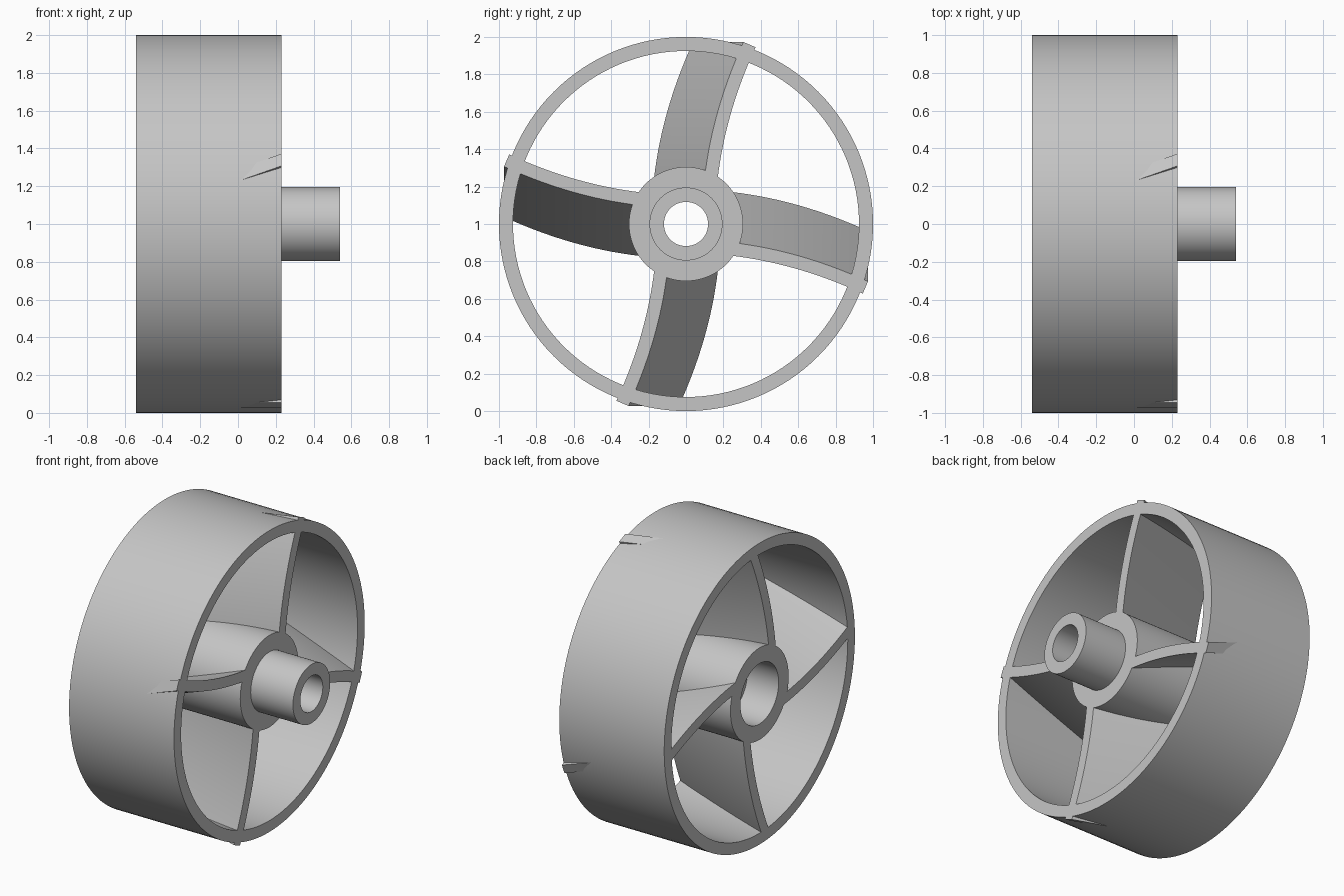
import bpy, bmesh, math
from mathutils import Matrix, Vector

cube = bpy.data.objects.get("Cube")
if cube:
    bpy.data.objects.remove(cube, do_unlink=True)

BACK, FRONT = -0.54, 0.23
AXIS = Matrix.Translation((0, 0, 1))

grey = bpy.data.materials.new("light grey")
grey.use_nodes = True
GREY = (0.56, 0.56, 0.56, 1)
grey.diffuse_color = GREY
grey.node_tree.nodes["Principled BSDF"].inputs["Base Color"].default_value = GREY


def finish(name, bm):
    """Turn a bmesh into a smooth-shaded object with sharp edges kept."""
    bmesh.ops.recalc_face_normals(bm, faces=bm.faces)
    mesh = bpy.data.meshes.new(name)
    bm.to_mesh(mesh)
    bm.free()
    mesh.materials.append(grey)
    obj = bpy.data.objects.new(name, mesh)
    bpy.context.collection.objects.link(obj)
    bpy.ops.object.select_all(action="DESELECT")
    obj.select_set(True)
    bpy.context.view_layer.objects.active = obj
    bpy.ops.object.shade_smooth_by_angle(angle=math.radians(30))
    return obj


def lathe(name, profile, steps=128):
    """Spin a closed (x, radius) profile around the wheel axis."""
    bm = bmesh.new()
    verts = [bm.verts.new((x, 0, r)) for x, r in profile]
    edges = [bm.edges.new((v, verts[i - 1])) for i, v in enumerate(verts)]
    bmesh.ops.spin(bm, geom=verts + edges, cent=(0, 0, 0), axis=(1, 0, 0),
                   angle=math.tau, steps=steps, use_merge=True)
    bmesh.ops.remove_doubles(bm, verts=bm.verts, dist=0.0001)
    bmesh.ops.transform(bm, matrix=AXIS, verts=bm.verts)
    return finish(name, bm)


def blade(name, angle, steps=20, thick=0.07, slant=0.27):
    """Curved strip at the front face, extruded obliquely to the back."""
    left, right = [], []
    for i in range(steps + 1):
        z = 0.22 + (0.973 - 0.22) * i / steps
        y = 0.085 + 0.235 * z * z
        normal = Vector((0, 1, -0.44 * z)).normalized()
        p = Vector((FRONT, y, z))
        left.append(p)
        right.append(p + normal * thick)
    bm = bmesh.new()
    a = [bm.verts.new(p) for p in left]
    b = [bm.verts.new(p) for p in right]
    strip = [bm.faces.new((a[i], b[i], b[i + 1], a[i + 1])) for i in range(steps)]
    result = bmesh.ops.extrude_face_region(bm, geom=strip, use_keep_orig=True)
    moved = [g for g in result["geom"] if isinstance(g, bmesh.types.BMVert)]
    bmesh.ops.translate(bm, vec=(BACK - FRONT, -slant, 0), verts=moved)
    bmesh.ops.transform(bm, matrix=AXIS @ Matrix.Rotation(angle, 4, "X"), verts=bm.verts)
    return finish(name, bm)


# Outer rim
lathe("rim", [(BACK, 1), (FRONT, 1), (FRONT, 0.925), (BACK, 0.925)])

# Hub with protruding shaft sleeve, through hole and wider bore at the back
lathe("hub", [(BACK, 0.305), (FRONT, 0.305), (FRONT, 0.195), (0.54, 0.195),
              (0.54, 0.118), (-0.31, 0.118), (-0.31, 0.2), (BACK, 0.2)], 96)

# Four swept blades
for k in range(4):
    blade(f"blade_{k + 1}", k * math.pi / 2)
